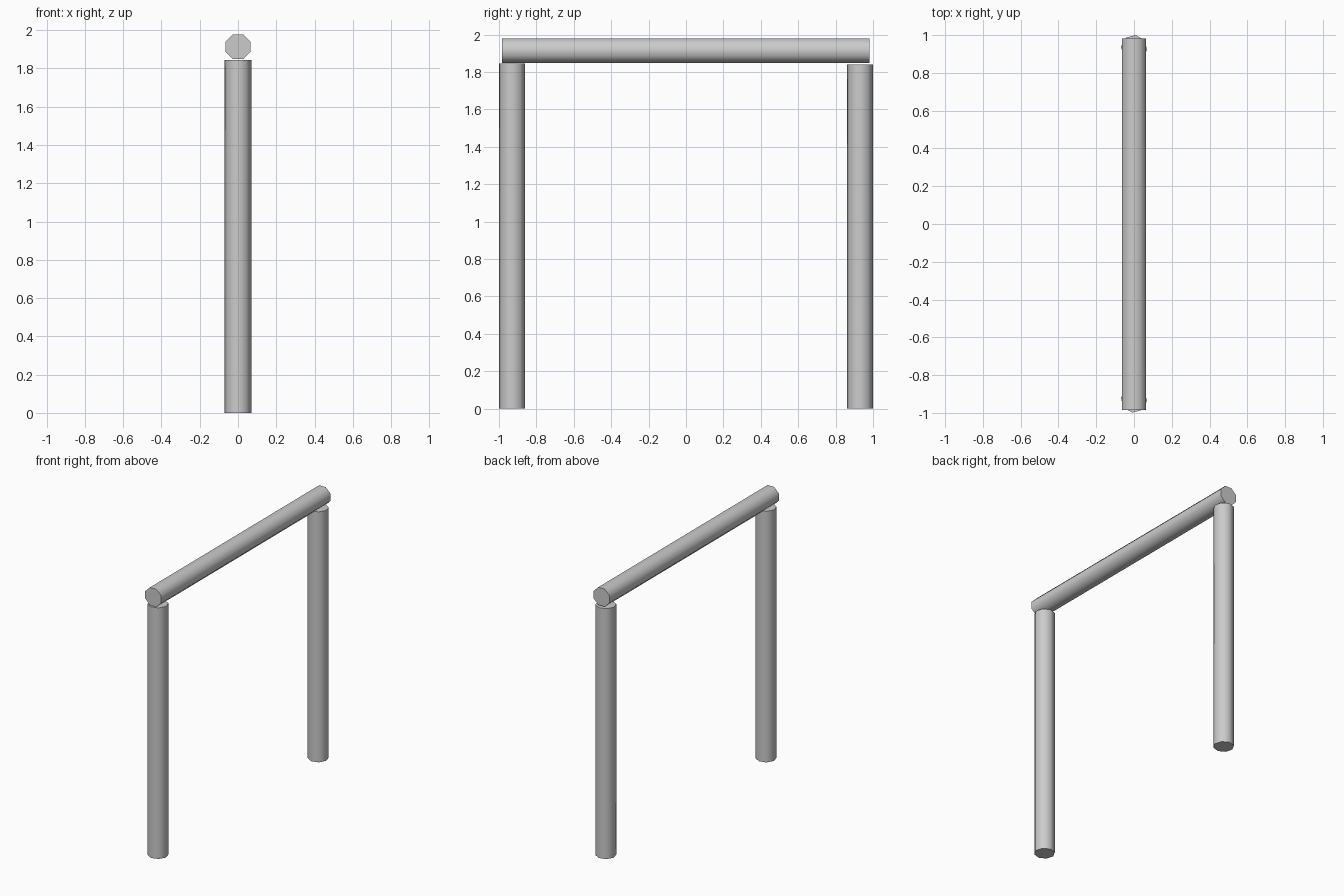
import bpy
import math

if "Cube" in bpy.data.objects:
    bpy.data.objects.remove(bpy.data.objects["Cube"])

grey = bpy.data.materials.new("plain grey")
grey.diffuse_color = (0.6, 0.6, 0.6, 1)
grey.use_nodes = True
grey.node_tree.nodes["Principled BSDF"].inputs["Base Color"].default_value = grey.diffuse_color


def pole(name, length, location, rotation):
    """Eight-sided pole, softly shaded around its sides, with crisp ends."""
    bpy.ops.mesh.primitive_cylinder_add(vertices=8, radius=0.07, depth=length,
                                        location=location, rotation=rotation)
    ob = bpy.context.object
    ob.name = name
    ob.data.materials.append(grey)
    bpy.ops.object.shade_smooth_by_angle(angle=math.radians(50))
    return ob


# two upright posts, turned slightly off axis
twist = math.radians(-7)
pole("front_post", 1.845, (0, -0.929, 0.9225), (0, 0, twist))
pole("back_post", 1.84, (0, 0.931, 0.92), (0, 0, twist))

# crossbar resting on the posts, with a flat side up
bar = pole("crossbar", 1.966, (0, -0.002, 1.913), (math.radians(90), 0, 0))
for v in bar.data.vertices:
    x, y = v.co.x, v.co.y
    a = math.radians(22.5)
    v.co.x = x * math.cos(a) - y * math.sin(a)
    v.co.y = x * math.sin(a) + y * math.cos(a)
